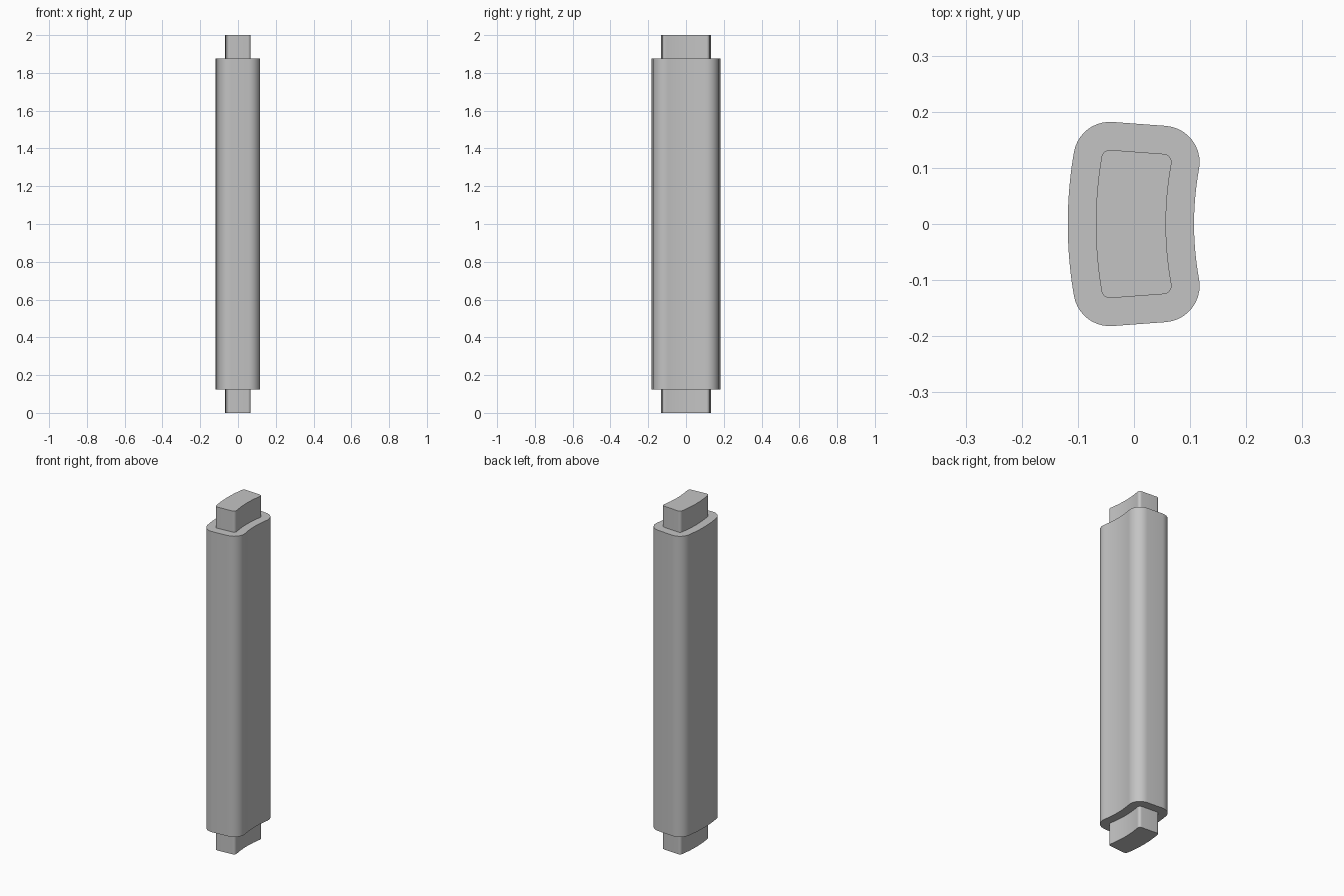
import bpy, bmesh, math

cube = bpy.data.objects.get("Cube")
if cube:
    bpy.data.objects.remove(cube, do_unlink=True)

# Corner centres and sagitta of the curved sides, shared by both outlines
RIGHT = (0.052, 0.110)
LEFT = (-0.043, 0.117)
SAG = 0.010
STEPS = 10


def span(a, b, n):
    return [a + (b - a) * i / n for i in range(n + 1)]


def outline(r):
    """Bent rounded rectangle: the core shape grown outward by r."""
    pts = []
    rad_r = (RIGHT[1] ** 2 + SAG ** 2) / (2 * SAG)
    rad_l = (LEFT[1] ** 2 + SAG ** 2) / (2 * SAG)
    tilt_r = math.asin(RIGHT[1] / rad_r)
    tilt_l = math.asin(LEFT[1] / rad_l)
    top = math.atan2(LEFT[0] - RIGHT[0], RIGHT[1] - LEFT[1])
    top = math.atan2(RIGHT[0] - LEFT[0], LEFT[1] - RIGHT[1])
    # hollow side, from its middle up to the corner
    cx = RIGHT[0] - SAG + rad_r
    for a in span(0, tilt_r, STEPS)[:-1]:
        pts.append((cx - (rad_r - r) * math.cos(a), (rad_r - r) * math.sin(a)))
    # the two rounded corners
    for c, a0, a1 in ((RIGHT, -tilt_r, top), (LEFT, top, math.pi - tilt_l)):
        for a in span(a0, a1, STEPS):
            pts.append((c[0] + r * math.cos(a), c[1] + r * math.sin(a)))
    # bulging side, from the corner down to its middle
    cx = LEFT[0] - SAG + rad_l
    for a in span(tilt_l, 0, STEPS)[1:]:
        pts.append((cx - (rad_l + r) * math.cos(a), (rad_l + r) * math.sin(a)))
    # mirror to the other half
    return pts + [(x, -y) for x, y in reversed(pts[1:-1])]


grey = bpy.data.materials.new("grey")
grey.use_nodes = True
colour = (0.55, 0.55, 0.55, 1)
grey.diffuse_color = colour
grey.node_tree.nodes["Principled BSDF"].inputs["Base Color"].default_value = colour

# Slat with a tenon at each end, lofted through stacked outlines
tenon, body = outline(0.015), outline(0.065)
levels = [(tenon, 0), (tenon, 0.125), (body, 0.125),
          (body, 1.877), (tenon, 1.877), (tenon, 2)]
bm = bmesh.new()
rings = [[bm.verts.new((x, y, z)) for x, y in shape] for shape, z in levels]
for low, high in zip(rings, rings[1:]):
    for i in range(len(low)):
        j = (i + 1) % len(low)
        bm.faces.new((low[i], low[j], high[j], high[i]))
bm.faces.new(rings[0][::-1])
bm.faces.new(rings[-1])
bmesh.ops.recalc_face_normals(bm, faces=bm.faces)

mesh = bpy.data.meshes.new("tenoned_slat")
bm.to_mesh(mesh)
bm.free()
mesh.materials.append(grey)
slat = bpy.data.objects.new("tenoned_slat", mesh)
bpy.context.collection.objects.link(slat)
bpy.context.view_layer.objects.active = slat
slat.select_set(True)
bpy.ops.object.shade_smooth_by_angle(angle=math.radians(30))
